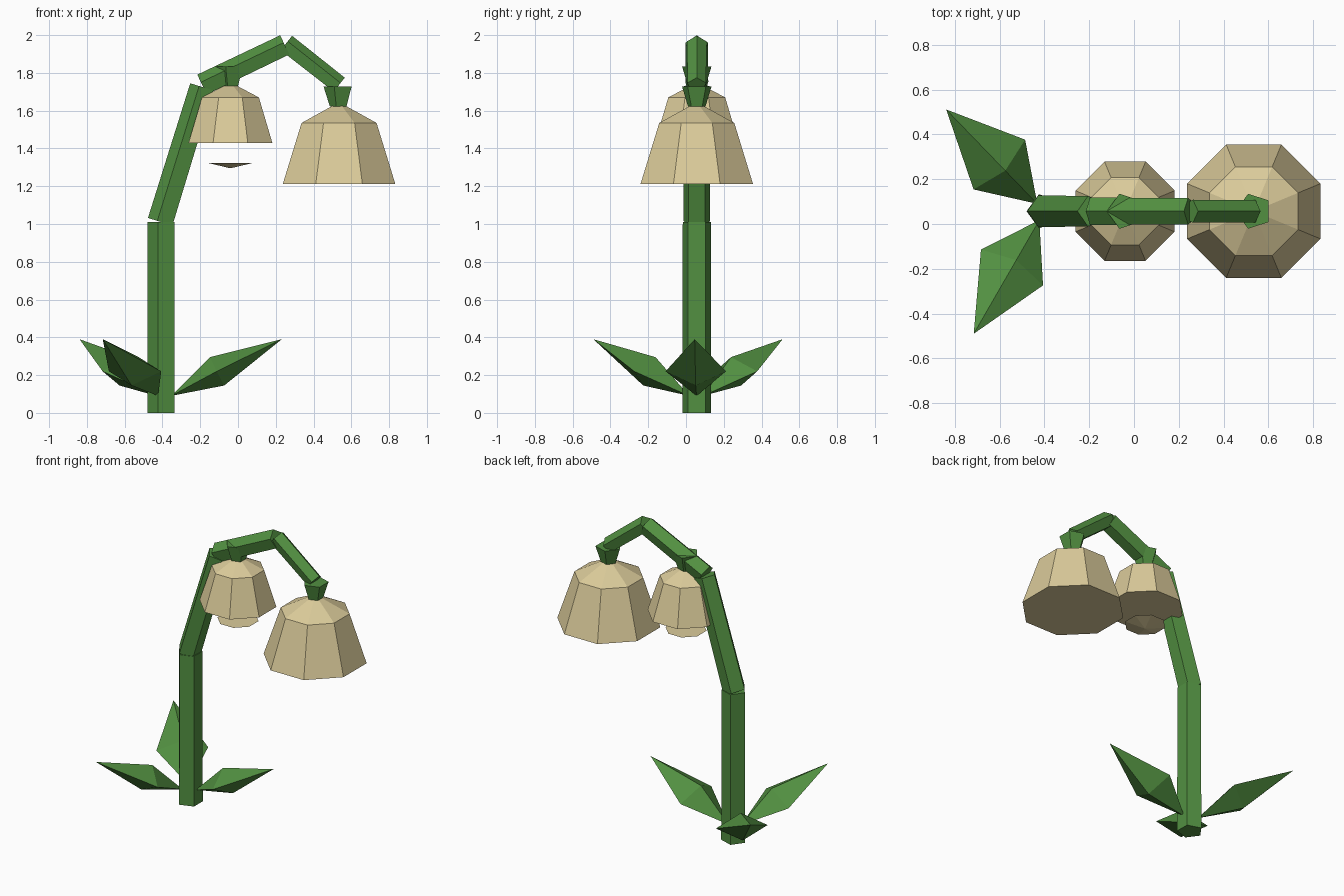
import bpy, bmesh
from math import cos, sin, pi, radians
from mathutils import Vector, Matrix

cube = bpy.data.objects.get("Cube")
if cube:
    bpy.data.objects.remove(cube)


def material(name, rgb):
    m = bpy.data.materials.new(name)
    m.use_nodes = True
    m.diffuse_color = (*rgb, 1)
    m.node_tree.nodes["Principled BSDF"].inputs["Base Color"].default_value = (*rgb, 1)
    return m


GREEN = material("leaf green", (0.085, 0.28, 0.053))
CREAM = material("petal cream", (0.71, 0.60, 0.325))
Y = 0.057  # depth of the stem's plane


def finish(name, bm, mat):
    bmesh.ops.recalc_face_normals(bm, faces=bm.faces)
    mesh = bpy.data.meshes.new(name)
    bm.to_mesh(mesh)
    bm.free()
    mesh.materials.append(mat)
    obj = bpy.data.objects.new(name, mesh)
    bpy.context.collection.objects.link(obj)
    return obj


def loft(name, mat, sides, rings, out=Vector((-1, 0, 0)), turn=0.0):
    """Join flat rings (centre, radius); radius 0 is a point, ends are capped."""
    bm = bmesh.new()
    side = Vector((0, 1, 0))
    loops = []
    for centre, r in rings:
        angles = [turn + 2 * pi * i / sides for i in range(sides)]
        pts = [Vector(centre) + (out * cos(a) + side * sin(a)) * r for a in angles]
        loops.append([bm.verts.new(p) for p in (pts if r else pts[:1])])
    for a, b in zip(loops, loops[1:]):
        for i in range(sides):
            j = (i + 1) % sides
            quad = [a[i % len(a)], a[j % len(a)], b[j % len(b)], b[i % len(b)]]
            bm.faces.new(list(dict.fromkeys(quad)))
    for ring in (loops[0], loops[-1]):
        if len(ring) > 1:
            bm.faces.new(ring)
    return finish(name, bm, mat)


# Five-sided stem sections, ridge on the outside of the bend
stem = [("stem_base", (-0.40, 0), (-0.40, 1.01), 0.08, 0.078),
        ("stem_lean", (-0.405, 1.01), (-0.185, 1.724), 0.075, 0.071),
        ("stem_arch", (-0.188, 1.733), (0.25, 1.943), 0.064, 0.062),
        ("stem_droop", (0.253, 1.954), (0.533, 1.734), 0.054, 0.052)]
for name, (x0, z0), (x1, z1), r0, r1 in stem:
    a, b = Vector((x0, Y, z0)), Vector((x1, Y, z1))
    d = (b - a).normalized()
    loft(name, GREEN, 5, [(a, r0), (b, r1)], Vector((-d.z, 0, d.x)))


# Bell flowers with their green caps
def flower(name, x, rim, shoulder, apex, cap_top):
    def at(z):
        return (x, Y, z)
    loft(name + "_bell", CREAM, 8,
         [(at(z), r) for z, r in (rim, shoulder, (apex, 0))], turn=pi / 8)
    loft(name + "_cap", GREEN, 5, [(at(cap_top - 0.105), 0.049), (at(cap_top), 0.082)])


flower("large", 0.535, (1.213, 0.322), (1.535, 0.215), 1.645, 1.728)
flower("small", -0.04, (1.43, 0.24), (1.67, 0.163), 1.75, 1.835)

# Shallow pointed disc hanging below the small bell
loft("small_stamen", CREAM, 8,
     [((-0.04, Y, 1.295), 0), ((-0.04, Y, 1.323), 0.128)], turn=pi / 8)


# Faceted leaves: a stretched four-sided spindle
def leaf(name, azimuth):
    bm = bmesh.new()
    base, tip = (bm.verts.new(p) for p in ((0.046, 0, 0.09), (0.632, 0, 0.39)))
    middle = [bm.verts.new(p) for p in
              ((0.252, 0, 0.295), (0.29, 0.16, 0.22), (0.327, 0, 0.145), (0.29, -0.16, 0.22))]
    for i in range(4):
        for end in (base, tip):
            bm.faces.new((end, middle[i], middle[(i + 1) % 4]))
    place = Matrix.Translation((-0.40, Y, 0)) @ Matrix.Rotation(radians(azimuth), 4, "Z")
    bmesh.ops.transform(bm, matrix=place, verts=bm.verts)
    return finish(name, bm, GREEN)


leaf("leaf_left", -1)
leaf("leaf_back", 134)
leaf("leaf_front", 240)
